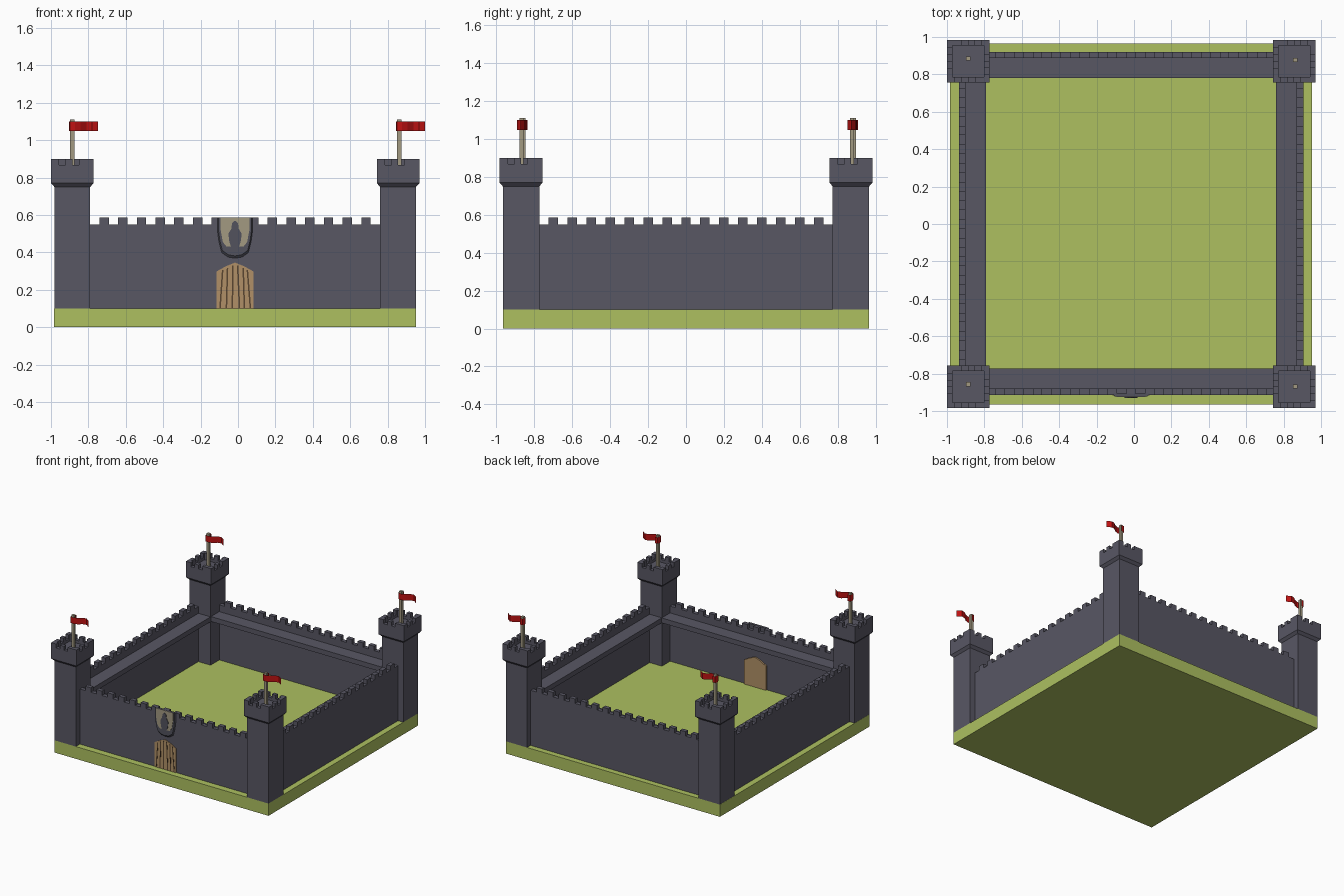
import bpy, bmesh, math

if "Cube" in bpy.data.objects:
    bpy.data.objects.remove(bpy.data.objects["Cube"])

def mat(name, r, g, b):
    m = bpy.data.materials.new(name)
    m.diffuse_color = (r, g, b, 1)
    m.use_nodes = True
    m.node_tree.nodes["Principled BSDF"].inputs["Base Color"].default_value = m.diffuse_color
    return m

STONE = mat("grey stone", .098, .095, .127)
GRASS = mat("grass green", .418, .527, .118)
WOOD = mat("door wood", .44, .28, .135)
DARK = mat("dark wood gaps", .10, .06, .03)
CREAM = mat("pale cream", .36, .32, .22)
RED = mat("flag red", .52, .006, .006)
SHIELD = mat("shield grey", .085, .085, .11)

def finish(name, bm, m, normals=True):
    if normals:
        bmesh.ops.recalc_face_normals(bm, faces=bm.faces)
    me = bpy.data.meshes.new(name)
    bm.to_mesh(me)
    bm.free()
    me.materials.append(m)
    ob = bpy.data.objects.new(name, me)
    bpy.context.collection.objects.link(ob)
    return ob

def add_box(bm, x0, x1, y0, y1, z0, z1):
    vs = bmesh.ops.create_cube(bm, size=1)["verts"]
    for v in vs:
        v.co = ((x0 + x1) / 2 + v.co.x * (x1 - x0),
                (y0 + y1) / 2 + v.co.y * (y1 - y0),
                (z0 + z1) / 2 + v.co.z * (z1 - z0))
    return vs

def box(name, m, *dims):
    bm = bmesh.new()
    add_box(bm, *dims)
    return finish(name, bm, m)

def plate(name, m, pts, y_back, y_front, shrink=1.0):
    """Outline in x/z, extruded along y; the front can be smaller for a bevel."""
    bm = bmesh.new()
    cx = sum(p[0] for p in pts) / len(pts)
    cz = max(p[1] for p in pts)
    back = [bm.verts.new((x, y_back, z)) for x, z in pts]
    front = [bm.verts.new((cx + (x - cx) * shrink, y_front, cz + (z - cz) * shrink))
             for x, z in pts]
    bm.faces.new(back)
    bm.faces.new(front)
    n = len(pts)
    for i in range(n):
        j = (i + 1) % n
        bm.faces.new((back[i], back[j], front[j], front[i]))
    return finish(name, bm, m)

def mirrored(half, cx):
    """Close a right-hand half outline about x = cx."""
    return ([(cx + x, z) for x, z in half] +
            [(cx - x, z) for x, z in reversed(half) if x > 0])

CX = -.016
XL, XR, YT = -.886, .856, .87

# grassy base
box("grass_base", GRASS, -.983, .952, -.966, .966, 0, .1)

# curtain walls: thin wall, merlons and an overhanging walkway
def wall(name, axis, outer, inner, ledge, mid):
    bm = bmesh.new()
    def put(a0, a1, b0, b1, z0, z1):
        b0, b1 = sorted((b0, b1))
        if axis == "x":
            add_box(bm, a0, a1, b0, b1, z0, z1)
        else:
            add_box(bm, b0, b1, a0, a1, z0, z1)
    put(mid - .8, mid + .8, outer, inner, .1, .55)
    put(mid - .8, mid + .8, inner, ledge, .455, .495)
    for i in range(15):
        c = mid + (i - 7) * .1
        put(c - .025, c + .025, outer, inner, .55, .586)
    finish(name, bm, STONE)

wall("front_wall", "x", -.913, -.88, -.772, CX)
wall("back_wall", "x", .92, .887, .78, CX)
wall("left_wall", "y", -.935, -.9, -.79, 0)
wall("right_wall", "y", .905, .87, .76, 0)

# corner towers with flared, crenellated heads
def tower(name, cx, cy):
    bm = bmesh.new()
    r, R, t = .096, .114, .03
    add_box(bm, cx - r, cx + r, cy - r, cy + r, .1, .77)
    for v in add_box(bm, cx - R, cx + R, cy - R, cy + R, .75, .77):
        if v.co.z < .76:
            v.co.x = cx + (v.co.x - cx) * r / R
            v.co.y = cy + (v.co.y - cy) * r / R
    add_box(bm, cx - R, cx + R, cy - R, cy + R, .77, .845)
    # each side repeats the same battlement, turned by a quarter
    for k in range(4):
        c, s = round(math.cos(k * math.pi / 2)), round(math.sin(k * math.pi / 2))
        for a0, a1, z0, z1 in ((-R, R - t, .845, .868), (-R, -.07, .868, .9),
                               (-.035, 0, .868, .9), (.035, R - t, .868, .9)):
            p = (c * a0 + s * R, s * a0 - c * R)
            q = (c * a1 + s * (R - t), s * a1 - c * (R - t))
            xs, ys = sorted((p[0], q[0])), sorted((p[1], q[1]))
            add_box(bm, cx + xs[0], cx + xs[1], cy + ys[0], cy + ys[1], z0, z1)
    finish(name, bm, STONE)

# flag: a thin strip wrapped round its pole, then waving to the right
FLAG = [(.012, .022), (-.012, .02), (-.018, 0), (-.012, -.02), (.015, -.024),
        (.045, -.012), (.075, .012), (.105, .018), (.138, -.006)]

def flag(name, px, py):
    box(name + "_pole", CREAM, px - .011, px + .011, py - .011, py + .011, .84, 1.11)
    bm = bmesh.new()
    lo = [bm.verts.new((px + x, py + y, 1.048)) for x, y in FLAG]
    hi = [bm.verts.new((px + x, py + y, 1.1)) for x, y in FLAG]
    for i in range(len(FLAG) - 1):
        bm.faces.new((lo[i], lo[i + 1], hi[i + 1], hi[i]))
    finish(name, bm, RED, False)

for name, x, y, fy in (("front_left", XL, -YT, -.857), ("front_right", XR, -YT, -.868),
                       ("back_left", XL, YT, .885), ("back_right", XR, YT, .876)):
    tower(name + "_tower", x, y)
    flag(name + "_flag", x if x < 0 else x + .006, fy)

# gate, showing on both faces of the wall
gate = mirrored([(0, .345), (.05, .325), (.098, .298), (.098, .1)], CX)
plate("gate", WOOD, gate, -.868, -.918)
for i, (top, bot) in enumerate(((-.066, -.08), (-.04, -.046), (-.012, -.014),
                                (.014, .024), (.044, .05), (.066, .082))):
    h = .335 - abs(top) * .45
    plate(f"gate_gap_{i}", DARK,
          [(CX + bot - .004, .103), (CX + bot + .004, .103),
           (CX + top + .004, h), (CX + top - .004, h)], -.917, -.92)

# shield over the gate: bevelled rim, cream field, plain dark charge
rim = mirrored([(0, .358), (.04, .365), (.075, .39), (.09, .45), (.098, .51), (.098, .587)], CX)
plate("shield_rim", SHIELD, rim, -.905, -.923, .9)
field = mirrored([(0, .43), (.045, .43), (.065, .455), (.077, .52), (.077, .586)], CX)
plate("shield_field", CREAM, field, -.922, -.926)
charge = mirrored([(0, .43), (.022, .432), (.03, .455), (.036, .50), (.02, .525),
                   (.016, .555), (0, .57)], CX)
plate("shield_charge", SHIELD, charge, -.925, -.929)
